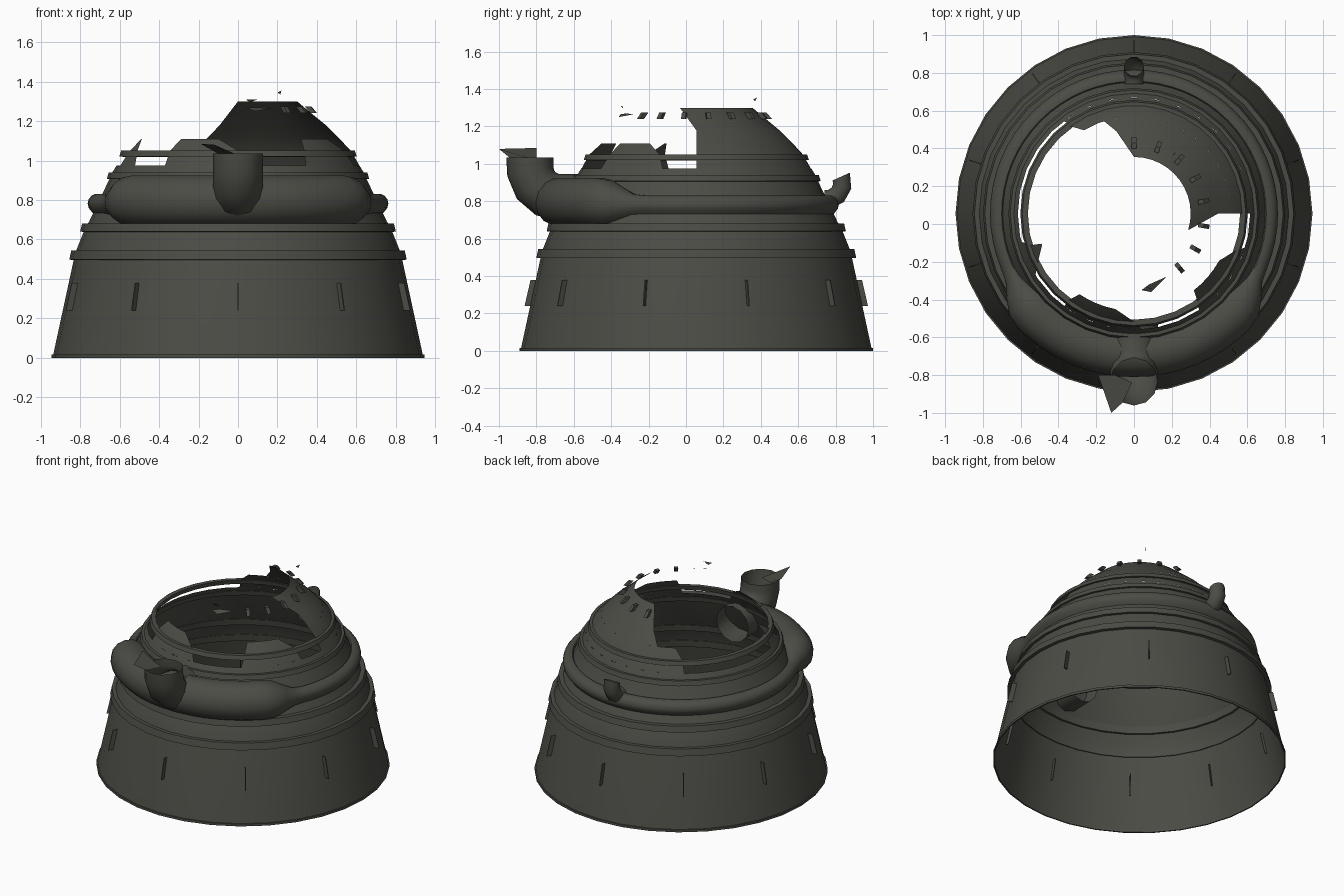
import bpy, math
from mathutils import Vector

if "Cube" in bpy.data.objects:
    bpy.data.objects.remove(bpy.data.objects["Cube"])

CY = 0.055      # body axis is slightly behind the origin
SIDES = 32

metal = bpy.data.materials.new("dark olive grey")
metal.diffuse_color = (0.072, 0.072, 0.061, 1)
metal.use_nodes = True
metal.node_tree.nodes["Principled BSDF"].inputs["Base Color"].default_value = metal.diffuse_color


def polar(r, deg, z):
    a = math.radians(deg)
    return (r * math.cos(a), CY + r * math.sin(a), z)


def make(name, verts, faces, angle=30):
    me = bpy.data.meshes.new(name)
    me.from_pydata(verts, [], faces)
    me.update()
    me.materials.append(metal)
    ob = bpy.data.objects.new(name, me)
    bpy.context.collection.objects.link(ob)
    bpy.ops.object.select_all(action='DESELECT')
    ob.select_set(True)
    bpy.context.view_layer.objects.active = ob
    bpy.ops.object.shade_smooth_by_angle(angle=math.radians(angle))
    return ob


def grid_faces(rows, cols, wrap_rows=False, wrap_cols=False):
    faces = []
    for i in range(rows if wrap_rows else rows - 1):
        for j in range(cols if wrap_cols else cols - 1):
            i2, j2 = (i + 1) % rows, (j + 1) % cols
            faces.append((i * cols + j, i * cols + j2, i2 * cols + j2, i2 * cols + j))
    return faces


def lathe(name, profile, closed=False):
    verts = [polar(r, 90 + 360 * j / SIDES, z) for r, z in profile for j in range(SIDES)]
    return make(name, verts, grid_faces(len(profile), SIDES, closed, True))


# wall radius by height
WALL = [(0.94, 0.0), (0.832, 0.50), (0.818, 0.55), (0.778, 0.65), (0.755, 0.69),
        (0.65, 0.91), (0.637, 0.94), (0.615, 0.975), (0.572, 1.05), (0.515, 1.11),
        (0.445, 1.18), (0.30, 1.30)]


def wall(z):
    for (r0, z0), (r1, z1) in zip(WALL, WALL[1:]):
        if z <= z1:
            return r0 + (r1 - r0) * (z - z0) / (z1 - z0)
    return WALL[-1][0]


# main open shell
lathe("body_shell", WALL[:8])

# raised bands: (bottom z, top z, outer radius, inner radius)
for name, z0, z1, ro, ri in (("base_lip", 0.0, 0.016, 0.945, 0.936),
                             ("lower_band", 0.495, 0.545, 0.855, 0.825),
                             ("second_band", 0.637, 0.682, 0.80, 0.765),
                             ("third_band", 0.905, 0.94, 0.665, 0.642),
                             ("top_band", 1.018, 1.05, 0.602, 0.572)):
    tilt = 0.0 if z0 == 0 else 0.01
    lathe(name, [(ri, z0), (ro, z0 + tilt * 0.3), (ro - tilt, z1), (ri - tilt, z1)], True)


# broken remains of the upper dome: rows of (z, start angle, end angle)
def shell_piece(name, rows, cols):
    verts = [polar(wall(z), a + (b - a) * j / cols, z) for z, a, b in rows for j in range(cols + 1)]
    make(name, verts, grid_faces(len(rows), cols + 1))


shell_piece("dome_remnant", [(0.975, 0, 127), (1.05, 0, 126), (1.11, 0, 121)], 12)
shell_piece("dome_remnant_top", [(1.11, 0, 108), (1.18, 0, 102), (1.30, -17, 90)], 12)
shell_piece("front_left_shard", [(0.975, 233, 274), (1.05, 233, 270), (1.11, 236, 259)], 4)
shell_piece("front_right_shard", [(0.975, 304, 343), (1.05, 306, 340), (1.11, 308, 331)], 4)
shell_piece("left_spike", [(0.975, 194, 212), (1.05, 197, 207), (1.11, 198, 199)], 2)

# ring pipe, swelling into a thick duct at the front
COLS, SEC = 64, 14
verts = []
for k in range(SEC):
    p = 2 * math.pi * k / SEC
    for j in range(COLS):
        a = 360 * j / COLS
        d = abs(a - 270) if a > 90 else 90 + a
        t = min(1, max(0, (63 - d) / 14))
        rad = 0.05 + 0.08 * t
        z = 0.782 + 0.015 * t + rad * math.sin(p)
        r = 0.712 + 0.023 * t + rad * math.cos(p)
        verts.append(polar(max(r, wall(z) + 0.002), a, z))
make("ring_pipe", verts, grid_faces(SEC, COLS, True, True), 40)


# bent pipes in the yz plane: path of (y, z, heading), 0 = outward, 90 = up
def elbow(name, path, rad, out, sides):
    verts = []
    for y, z, h in path:
        a = math.radians(h)
        n = Vector((0, -out * math.sin(a), math.cos(a)))
        for k in range(sides):
            p = 2 * math.pi * k / sides
            verts.append(Vector((0, y, z)) + Vector((1, 0, 0)) * rad * math.cos(p) + n * rad * math.sin(p))
    make(name, verts, grid_faces(len(path), sides, False, True), 40)


elbow("front_spout", [(-0.52, 0.82, 0), (-0.68, 0.82, 0), (-0.75, 0.84, 25),
                      (-0.805, 0.89, 52), (-0.832, 0.96, 78), (-0.835, 1.035, 90)], 0.126, -1, 12)
elbow("back_outlet", [(0.74, 0.81, 0), (0.77, 0.812, 10), (0.812, 0.835, 40),
                      (0.835, 0.88, 75), (0.83, 0.932, 114)], 0.053, 1, 10)

# bent flap torn from the spout rim
make("spout_flap", [(-0.19, -0.80, 1.085), (-0.12, -1.0, 1.08), (-0.06, -0.945, 1.035),
                    (-0.01, -0.84, 1.032), (-0.10, -0.80, 1.035)], [(0, 1, 2, 3, 4)])


# thin upright fins on the wall, and studs around the dome
def fin(name, deg, half_width, r0, r1, z0, z1, lean):
    a = math.radians(deg)
    t = Vector((-math.sin(a), math.cos(a), 0)) * half_width
    verts = []
    for r, z in ((r0, z0), (r1, z0), (r1 - lean, z1), (r0 - lean, z1)):
        c = Vector(polar(r, deg, z))
        verts += [c - t, c + t]
    make(name, verts, [(0, 2, 4, 6), (1, 7, 5, 3), (0, 1, 3, 2), (2, 3, 5, 4), (4, 5, 7, 6), (6, 7, 1, 0)])


for i in range(10):
    fin("wall_fin", 270 + 36 * i, 0.003, 0.87, 0.918, 0.24, 0.38, 0.032)
for i in range(8):
    fin("dome_stud", 90 - 20 * i, 0.012, 0.375, 0.405, 1.24, 1.275, 0.03)

# loose chips near the broken crown
make("loose_chip_low", [(0.04, -0.35, 1.265), (0.09, -0.36, 1.25), (0.17, -0.28, 1.265), (0.08, -0.32, 1.27)],
     [(0, 1, 2, 3)])
make("loose_chip_front", [(0.04, -0.35, 1.31), (0.10, -0.34, 1.31), (0.06, -0.335, 1.295)], [(0, 1, 2)])
make("loose_chip_back", [(0.20, 0.36, 1.345), (0.22, 0.38, 1.355), (0.215, 0.37, 1.335)], [(0, 1, 2)])
